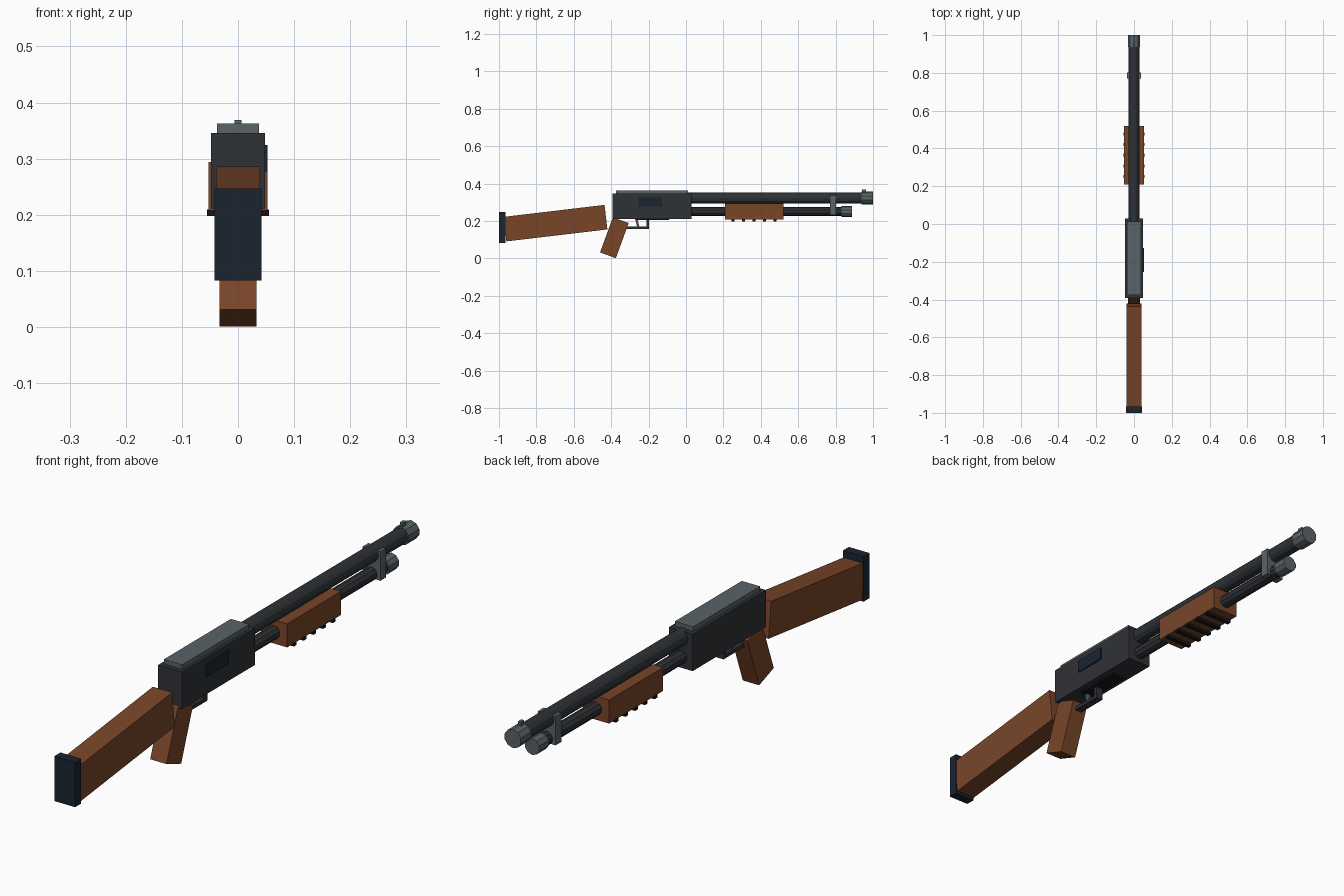
import bpy, math

if "Cube" in bpy.data.objects:
    bpy.data.objects.remove(bpy.data.objects["Cube"])


def material(name, rgb):
    m = bpy.data.materials.new(name)
    m.diffuse_color = (*rgb, 1)
    m.use_nodes = True
    m.node_tree.nodes["Principled BSDF"].inputs["Base Color"].default_value = m.diffuse_color
    return m


GUNMETAL = material("gunmetal", (0.028, 0.032, 0.037))
STEEL = material("steel", (0.10, 0.125, 0.135))
WOOD = material("wood", (0.19, 0.06, 0.022))
RUBBER = material("rubber", (0.010, 0.018, 0.030))
BLACK = material("black", (0.008, 0.008, 0.010))


def box(name, mat, x, y, z, tilt=0):
    """Box from (min, max) spans, optionally tilted about x."""
    spans = (x, y, z)
    bpy.ops.mesh.primitive_cube_add(size=1, location=[(a + b) / 2 for a, b in spans])
    o = bpy.context.object
    o.scale = [b - a for a, b in spans]
    o.rotation_euler.x = tilt
    o.name = name
    o.data.materials.append(mat)
    return o


def tube(name, mat, radius, y0, y1, z, sides):
    """Flat-faced cylinder along y."""
    bpy.ops.mesh.primitive_cylinder_add(
        vertices=sides, radius=radius, depth=y1 - y0,
        location=(0, (y0 + y1) / 2, z), rotation=(math.pi / 2, 0, 0))
    o = bpy.context.object
    o.name = name
    o.data.materials.append(mat)
    return o


def sym(w):
    return (-w, w)


# Receiver, top cover, ejection port and loading port
box("receiver", GUNMETAL, sym(0.048), (-0.392, 0.03), (0.211, 0.346))
box("receiver_top", STEEL, sym(0.037), (-0.375, 0.012), (0.34, 0.363))
box("ejection_port", RUBBER, (0.04, 0.053), (-0.255, -0.128), (0.277, 0.324))
box("loading_port", BLACK, sym(0.028), (-0.27, -0.09), (0.204, 0.215))

# Barrel and magazine tube with their end caps
tube("barrel", GUNMETAL, 0.029, 0.0, 0.96, 0.322, 12)
tube("muzzle", STEEL, 0.034, 0.938, 1.0, 0.322, 10)
tube("magazine_tube", GUNMETAL, 0.024, 0.0, 0.85, 0.25, 10)
tube("magazine_cap", STEEL, 0.030, 0.832, 0.888, 0.25, 10)
box("barrel_clamp", STEEL, sym(0.036), (0.77, 0.803), (0.232, 0.338))
box("front_sight", STEEL, sym(0.006), (0.942, 0.962), (0.345, 0.369))

# Pump handle with grip ribs
box("pump", WOOD, sym(0.053), (0.208, 0.52), (0.208, 0.294))
for i in range(5):
    y = 0.252 + 0.056 * i
    box(f"pump_rib_{i + 1}", BLACK, sym(0.055), (y - 0.008, y + 0.008), (0.198, 0.209))

# Shoulder stock, butt pad and pistol grip
box("stock", WOOD, sym(0.039), (-0.97, -0.426), (0.122, 0.254), 0.118)
box("butt_pad", RUBBER, sym(0.042), (-1.0, -0.965), (0.083, 0.247))
box("pistol_grip", WOOD, sym(0.033), (-0.428, -0.338), (0.01, 0.21), -0.35)

# Trigger and trigger guard
box("trigger_guard_bar", GUNMETAL, sym(0.014), (-0.33, -0.197), (0.158, 0.171))
box("trigger_guard_post", GUNMETAL, sym(0.014), (-0.211, -0.197), (0.16, 0.212))
box("trigger", STEEL, sym(0.007), (-0.267, -0.255), (0.168, 0.215), 0.25)
